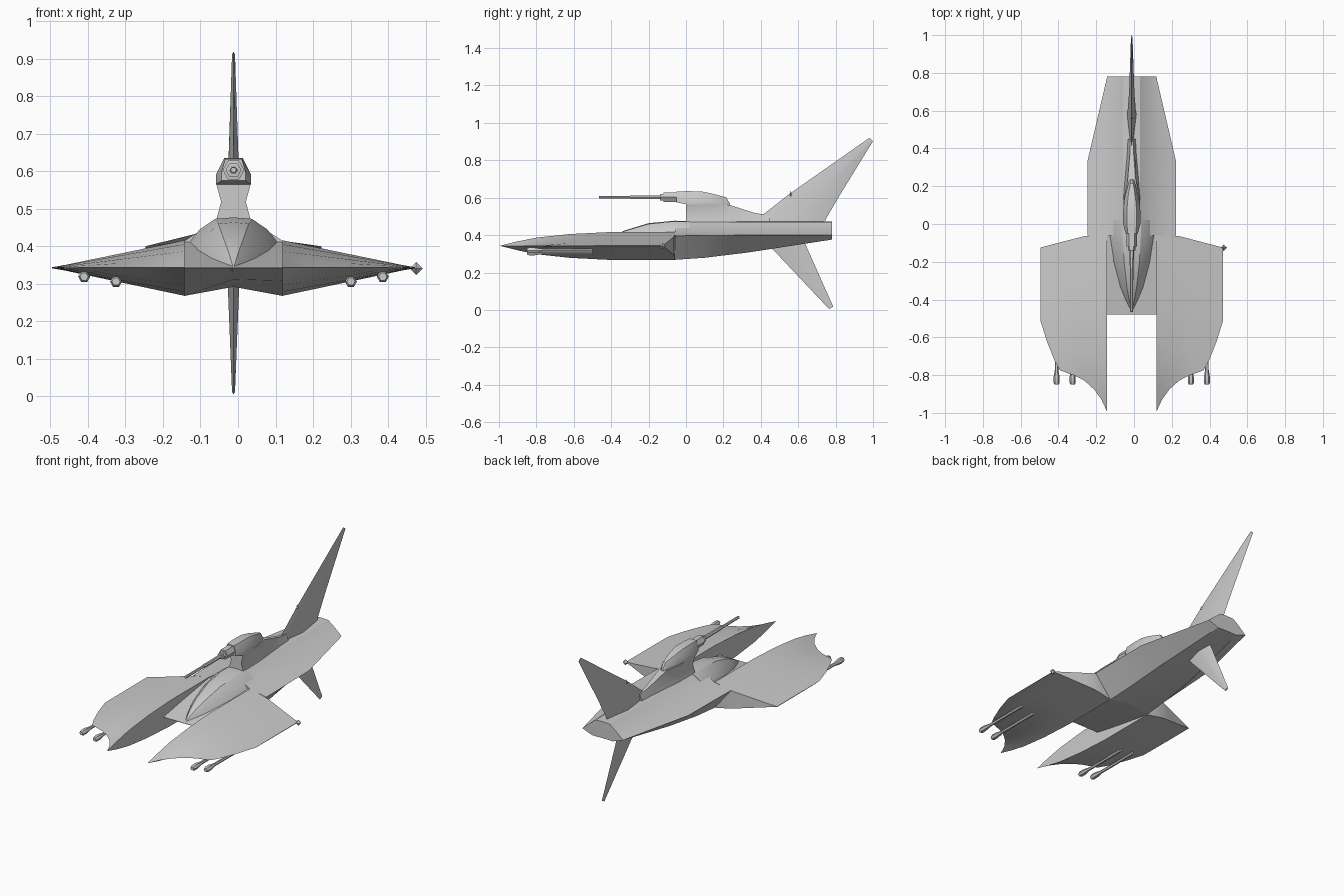
import bpy, bmesh, math

if "Cube" in bpy.data.objects:
    bpy.data.objects.remove(bpy.data.objects["Cube"])

CX = -0.012   # symmetry plane (one wingtip sensor shifts the bounds)
EDGE = 0.343  # height of the thin wing edges


def finish(name, bm, angle=28):
    bmesh.ops.remove_doubles(bm, verts=bm.verts, dist=0.0003)
    bmesh.ops.recalc_face_normals(bm, faces=bm.faces)
    me = bpy.data.meshes.new(name)
    bm.to_mesh(me)
    bm.free()
    ob = bpy.data.objects.new(name, me)
    bpy.context.collection.objects.link(ob)
    bpy.ops.object.select_all(action='DESELECT')
    ob.select_set(True)
    bpy.context.view_layer.objects.active = ob
    bpy.ops.object.shade_smooth_by_angle(angle=math.radians(angle))
    return ob


def loft(name, rings, angle=28):
    """Skin closed rings of equal length and cap both ends."""
    bm = bmesh.new()
    vs = [[bm.verts.new((x + CX, y, z)) for x, y, z in r] for r in rings]
    n = len(vs[0])
    for a, b in zip(vs, vs[1:]):
        for i in range(n):
            j = (i + 1) % n
            bm.faces.new((a[i], a[j], b[j], b[i]))
    bm.faces.new(vs[0])
    bm.faces.new(vs[-1])
    return finish(name, bm, angle)


def sym(y, half):
    """Full ring at y from half profile listed top centre to bottom centre."""
    right = [(x, y, z) for x, z in half]
    left = [(-x, y, z) for x, z in half[1:-1]]
    return right + left[::-1]


def turned(name, x, z, profile, sides):
    """Stepped round part along y; profile holds (y, radius)."""
    rings = []
    for y, r in profile:
        rings.append([(x + r * math.cos(2 * math.pi * k / sides), y,
                       z + r * math.sin(2 * math.pi * k / sides)) for k in range(sides)])
    return loft(name, rings)


# Rear hull: y, half width, edge z, shoulder x and z, keel x and z, belly z
rear = [(-0.06, 0.235, 0.396, 0.13, 0.415, 0.13, 0.268, 0.292),
        (0.10, 0.235, 0.398, 0.13, 0.415, 0.125, 0.279, 0.295),
        (0.33, 0.235, 0.400, 0.13, 0.415, 0.115, 0.307, 0.312),
        (0.78, 0.130, 0.400, 0.09, 0.436, 0.065, 0.376, 0.378)]
loft("rear_hull", [sym(y, [(0, 0.473), (0.045, 0.471), (sx, sz), (w, e), (kx, kz), (0, b)])
                   for y, w, e, sx, sz, kx, kz, b in rear])

# Nose wedge between the wings
nose = [(-0.48, 0.344, 0.342, 0.342), (-0.30, 0.375, 0.308, 0.312), (-0.06, 0.412, 0.268, 0.292)]
loft("nose_wedge", [sym(y, [(0, t), (0.131, t), (0.131, k), (0, b)]) for y, t, k, b in nose])

# Canopy
canopy = [(-0.465, 0.003, 0.346, 0.342), (-0.40, 0.036, 0.390, 0.35), (-0.33, 0.066, 0.424, 0.36),
          (-0.20, 0.101, 0.464, 0.38), (-0.06, 0.121, 0.477, 0.405), (0.02, 0.121, 0.476, 0.405)]
loft("canopy", [sym(y, [(0, t), (0.4 * w, t - 0.05 * (t - b)), (0.75 * w, b + 0.55 * (t - b)),
                        (w, b), (0, b - 0.01)]) for y, w, t, b in canopy])

# Wings: columns of (x, leading edge y), lens section fading to the tip
columns = [(0.13, -0.995), (0.16, -0.93), (0.20, -0.875), (0.25, -0.83), (0.30, -0.803),
           (0.38, -0.775), (0.41, -0.72), (0.45, -0.62), (0.484, -0.51)]
section = [(0.1, 0.32), (0.21, 0.60), (0.4, 0.86), (0.62, 1.0), (1.0, 1.0)]


def wing_ring(s, x, lead):
    back = -0.06 - 0.065 * max(0, x - 0.235) / 0.25
    fade = max(0.02, (0.485 - x) / 0.355)
    top = [(s * x, lead + t * (back - lead), EDGE + 0.073 * fade * f) for t, f in section]
    low = [(s * x, lead + t * (back - lead), EDGE - 0.075 * fade * f) for t, f in section]
    return [(s * x, lead, EDGE)] + top + low[::-1]


for s, side in ((-1, "left"), (1, "right")):
    loft(side + "_wing", [wing_ring(s, x, lead) for x, lead in columns])
    # Paired guns under each wing
    for gx, gz, label in ((0.313, 0.306, "inner"), (0.398, 0.319, "outer")):
        turned(side + "_" + label + "_gun", s * gx, gz,
               [(-0.85, 0.011), (-0.84, 0.016), (-0.81, 0.016), (-0.77, 0.009), (-0.5, 0.009)], 6)

# Turret neck, waisted, running back into the tail
neck = [(0.0, 0.047, 0.033, 0.046, 0.567), (0.14, 0.045, 0.032, 0.042, 0.567),
        (0.23, 0.038, 0.026, 0.022, 0.562), (0.37, 0.026, 0.018, 0.010, 0.518),
        (0.45, 0.022, 0.016, 0.008, 0.505)]
loft("turret_neck", [sym(y, [(0, t), (c, t), (b, 0.47 + 0.5 * (t - 0.47)), (a, 0.465), (0, 0.465)])
                     for y, a, b, c, t in neck])

# Turret pod
pod = [(-0.05, 0.022, 0.032, 0.633, 0.575), (0.0, 0.025, 0.046, 0.635, 0.565),
       (0.08, 0.025, 0.045, 0.634, 0.565), (0.14, 0.020, 0.038, 0.622, 0.565),
       (0.215, 0.008, 0.018, 0.602, 0.562), (0.235, 0.004, 0.010, 0.568, 0.558)]
loft("turret_pod", [sym(y, [(0, t), (a, t), (b, b0 + 0.4 * (t - b0)), (b, b0), (0, b0)])
                    for y, a, b, t, b0 in pod])
turned("turret_barrel", 0, 0.603,
       [(-0.465, 0.006), (-0.464, 0.008), (-0.30, 0.008), (-0.299, 0.010), (-0.14, 0.011),
        (-0.139, 0.021), (-0.12, 0.021), (-0.119, 0.029), (-0.04, 0.029)], 6)


def fin(name, levels):
    """Diamond-section fin; levels hold (front y,z), (rear y,z), half thickness."""
    rings = []
    for (fy, fz), (ry, rz), h in levels:
        my, mz = fy + 0.55 * (ry - fy), fz + 0.55 * (rz - fz)
        rings.append([(0, fy, fz), (h, my, mz), (0, ry, rz), (-h, my, mz)])
    loft(name, rings)


# Tail fins
fin("upper_fin", [((0.37, 0.46), (0.735, 0.45), 0.026), ((0.41, 0.508), (0.75, 0.49), 0.022),
                  ((0.55, 0.618), (0.82, 0.61), 0.014), ((0.98, 0.92), (1.0, 0.903), 0.004)])
fin("lower_fin", [((0.43, 0.36), (0.63, 0.37), 0.018), ((0.765, 0.005), (0.787, 0.018), 0.004)])


def diamond(name, x, y, z, r, stretch=1):
    bm = bmesh.new()
    bmesh.ops.create_uvsphere(bm, u_segments=4, v_segments=2, radius=r)
    for v in bm.verts:
        v.co = (v.co.x + x, v.co.y + y, v.co.z * stretch + z)
    finish(name, bm)


# Wingtip sensor and fin antenna
diamond("wingtip_sensor", 0.475, -0.125, 0.341, 0.017)
diamond("fin_antenna", CX, 0.56, 0.618, 0.007, 2.4)
